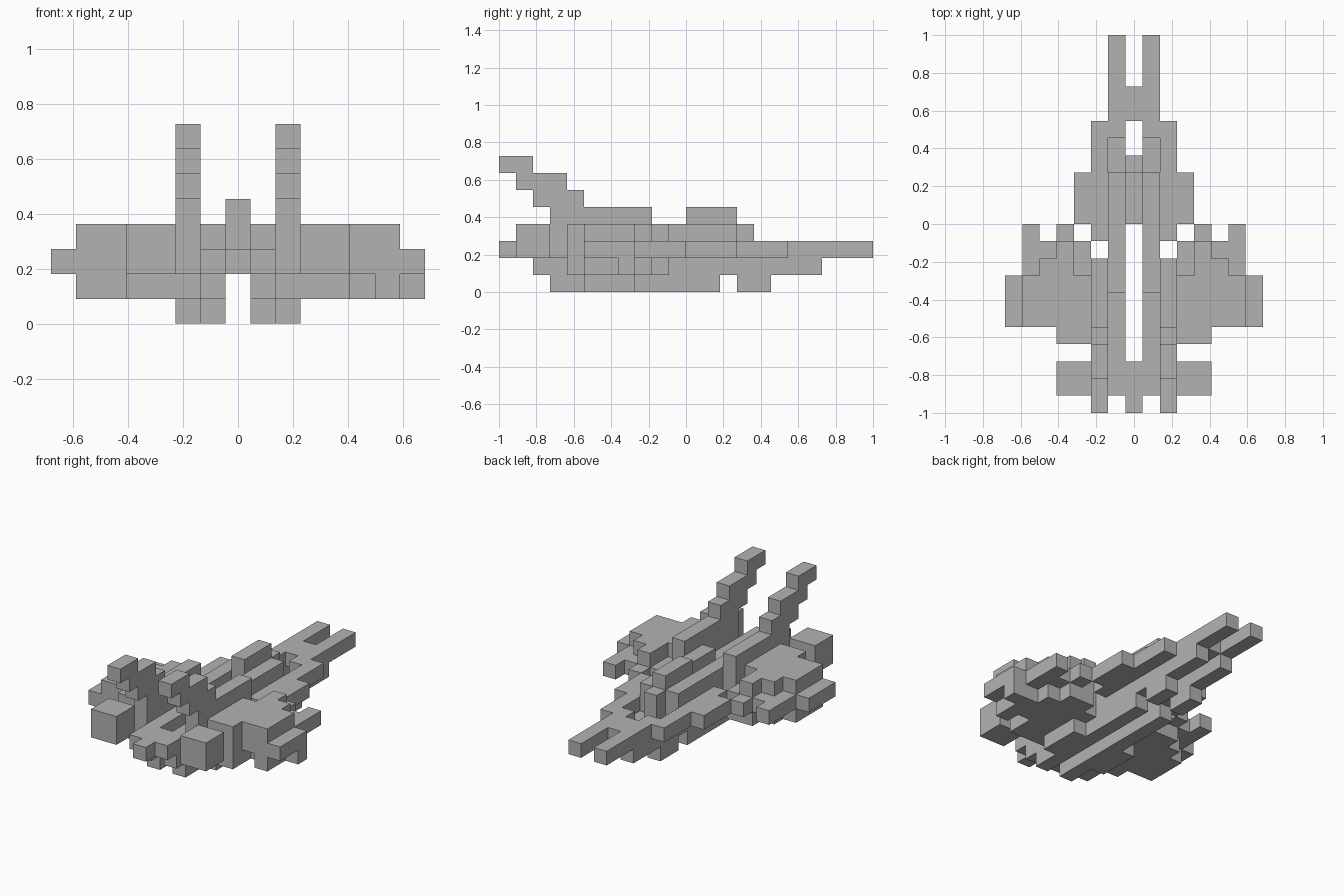
import bpy
import bmesh
from mathutils import Vector

default_cube = bpy.data.objects.get("Cube")
if default_cube:
    bpy.data.objects.remove(default_cube, do_unlink=True)

UNIT = 1 / 11
parts = {}
occupied = set()

# One flat grey for the whole craft
grey = bpy.data.materials.new("plain_grey")
grey.use_nodes = True
colour = (0.45, 0.45, 0.45, 1)
grey.diffuse_color = colour
grey.node_tree.nodes["Principled BSDF"].inputs["Base Color"].default_value = colour


def block(part, columns, length, height, sides=(-1, 1)):
    """Fill blocks: columns across x (inclusive), length along y, height along z."""
    for side in sides:
        name = part
        if len(sides) > 1 or columns[0] > 0:
            name = ("left_" if side > 0 else "right_") + part
        cells = parts.setdefault(name, set())
        for column in range(columns[0], columns[1] + 1):
            for y in range(*length):
                for z in range(*height):
                    cell = (column * side, y, z)
                    if cell not in occupied:
                        occupied.add(cell)
                        cells.add(cell)


def build(name, cells):
    """Turn the outer faces of a group of blocks into one clean object."""
    bm = bmesh.new()
    verts = {}

    def corner(position):
        key = tuple(round(v * 2) for v in position)
        if key not in verts:
            x, y, z = position
            verts[key] = bm.verts.new((x * UNIT, y * UNIT, z * UNIT))
        return verts[key]

    axes = [Vector((1, 0, 0)), Vector((0, 1, 0)), Vector((0, 0, 1))]
    for cell in sorted(cells):
        centre = Vector(cell) + Vector((0, 0.5, 0.5))
        for i, axis in enumerate(axes):
            for sign in (-1, 1):
                neighbour = tuple(int(v) for v in Vector(cell) + axis * sign)
                if neighbour in occupied:
                    continue
                u = axes[(i + 1) % 3] * 0.5
                v = axes[(i + 2) % 3] * 0.5 * sign
                middle = centre + axis * sign * 0.5
                ring = (middle - u - v, middle + u - v, middle + u + v, middle - u + v)
                bm.faces.new([corner(p) for p in ring])
    bmesh.ops.dissolve_limit(bm, angle_limit=0.01, verts=bm.verts[:], edges=bm.edges[:])
    mesh = bpy.data.meshes.new(name)
    bm.to_mesh(mesh)
    bm.free()
    mesh.materials.append(grey)
    obj = bpy.data.objects.new(name, mesh)
    bpy.context.collection.objects.link(obj)


# Twin hull beams, with a notch in the deck and a keel below
block("hull_beam", (1, 1), (-10, 3), (2, 3))
block("hull_beam", (1, 1), (-9, 8), (1, 2))
block("keel", (1, 1), (-8, 2), (0, 1))
block("keel", (1, 1), (3, 5), (0, 1))
block("prong", (1, 1), (5, 11), (2, 3))
block("upper_deck", (1, 1), (-4, 3), (3, 4))

# Stepped shoulders beside the nose
block("shoulder", (2, 2), (-1, 6), (2, 3))
block("shoulder", (3, 3), (0, 3), (2, 3))

# Centre pieces: cockpit, nose bridge and tail
centre = (1,)
block("cockpit", (0, 0), (0, 4), (2, 4), centre)
block("cockpit", (0, 0), (0, 3), (4, 5), centre)
block("nose_bridge", (0, 0), (6, 8), (2, 3), centre)
block("tail", (0, 0), (-11, -8), (2, 3), centre)

# Fins climbing in steps
block("fin", (2, 2), (-6, -3), (0, 1))
block("fin", (2, 2), (-7, -2), (1, 2))
block("fin", (2, 2), (-8, -2), (2, 5))
for step in range(2):
    block("fin", (2, 2), (-9 - step, -6 - step), (5 + step, 6 + step))
block("fin", (2, 2), (-11, -9), (7, 8))

# Engine boxes
block("engine", (3, 4), (-10, -8), (2, 4))

# Wing top plates and middle layer, column by column
block("wing", (3, 3), (-7, -3), (3, 4))
block("wing", (3, 3), (-7, -1), (2, 3))
block("wing", (4, 4), (-7, -1), (3, 4))
block("wing", (4, 4), (-7, 0), (2, 3))
block("wing", (5, 5), (-6, -2), (3, 4))
block("wing", (5, 5), (-6, -1), (2, 3))
block("wing", (6, 6), (-6, -3), (3, 4))
block("wing", (6, 6), (-6, 0), (2, 3))
block("wing", (7, 7), (-6, -3), (2, 3))

# Wing undersides, uneven from side to side
block("wing", (3, 4), (-7, -1), (1, 2))
block("wing", (5, 5), (-5, -2), (1, 2))
block("wing", (6, 6), (-6, -3), (1, 2))
block("wing", (5, 5), (-6, -5), (1, 2), (-1,))
block("wing", (7, 7), (-4, -3), (1, 2), (1,))

for part_name, part_cells in parts.items():
    build(part_name, part_cells)
